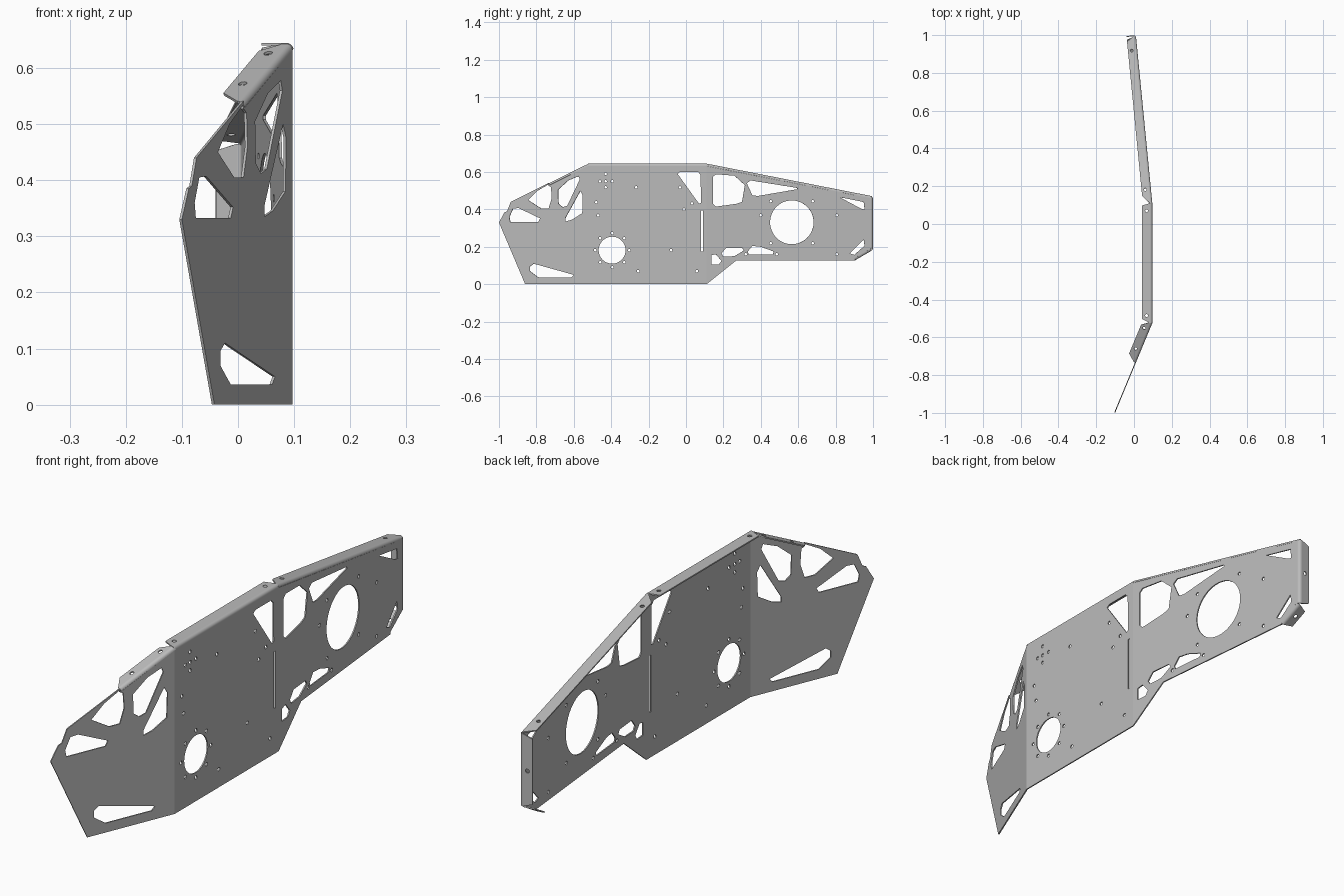
import bpy, bmesh, math
from mathutils import Vector, Matrix

cube = bpy.data.objects.get("Cube")
if cube:
    bpy.data.objects.remove(cube, do_unlink=True)

T = 0.005    # sheet thickness
R = 0.012    # outer bend radius
Z = Vector((0, 0, 1))

grey = bpy.data.materials.new("sheet_grey")
grey.use_nodes = True
grey.diffuse_color = (0.5, 0.5, 0.5, 1)
grey.node_tree.nodes["Principled BSDF"].inputs["Base Color"].default_value = (0.5, 0.5, 0.5, 1)


def circle(x, y, r, n=16):
    return [(x + r * math.cos(math.tau * i / n), y + r * math.sin(math.tau * i / n)) for i in range(n)]


def plate(name, origin, u, v, loops, depth=T):
    """Filled outline with holes in the u-v plane, thickened away from u x v."""
    curve = bpy.data.curves.new(name, 'CURVE')
    curve.dimensions = '2D'
    curve.fill_mode = 'BOTH'
    curve.extrude = depth / 2
    for loop in loops:
        s = curve.splines.new('POLY')
        s.points.add(len(loop) - 1)
        for p, (a, b) in zip(s.points, loop):
            p.co = (a, b, 0, 1)
        s.use_cyclic_u = True
    tmp = bpy.data.objects.new(name + "_outline", curve)
    bpy.context.collection.objects.link(tmp)
    dg = bpy.context.evaluated_depsgraph_get()
    mesh = bpy.data.meshes.new_from_object(tmp.evaluated_get(dg))
    bpy.data.objects.remove(tmp, do_unlink=True)
    w = u.cross(v)
    frame = Matrix((u, v, w)).transposed().to_4x4()
    frame.translation = origin - w * depth / 2
    bm = bmesh.new()
    bm.from_mesh(mesh)
    bmesh.ops.transform(bm, matrix=frame, verts=bm.verts)
    bmesh.ops.remove_doubles(bm, verts=bm.verts, dist=1e-5)
    bmesh.ops.recalc_face_normals(bm, faces=bm.faces)
    bm.to_mesh(mesh)
    bm.free()
    mesh.materials.clear()
    mesh.materials.append(grey)
    obj = bpy.data.objects.new(name, mesh)
    bpy.context.collection.objects.link(obj)
    bpy.ops.object.select_all(action='DESELECT')
    obj.select_set(True)
    bpy.context.view_layer.objects.active = obj
    bpy.ops.object.shade_smooth_by_angle(angle=math.radians(35))
    return obj


class Panel:
    """Upright panel between two plan points; shapes are given as (y, z)."""
    def __init__(self, start, end):
        self.o = Vector((*start, 0))
        d = Vector((*end, 0)) - self.o
        self.u = d.normalized()
        self.n = self.u.cross(Z)

    def along(self, y):
        return (y - self.o.y) / self.u.y

    def point(self, y, z):
        return self.o + self.u * self.along(y) + Z * z

    def build(self, name, outline, cutouts, holes):
        loops = [[(self.along(y), z) for y, z in l] for l in [outline] + cutouts]
        loops += [circle(self.along(y), z, r, 48 if r > 0.05 else 12) for y, z, r in holes]
        plate(name, self.o, self.u, Z, loops)

    def flange(self, name, start, end, cut0, cut1, width, holes):
        """Rounded bend and inward lip along an edge, with trimmed inner corners."""
        p, q = self.point(*start), self.point(*end)
        length = (q - p).length
        e, d = (q - p).normalized(), -self.n
        w = e.cross(d)
        lip = [(0, R), (length, R), (length - cut1, width), (cut0, width)]
        plate(name, p, e, d, [lip] + [circle(x, 0.03, 0.008, 12) for x in holes])
        angles = [math.pi / 2 * i / 6 for i in range(7)]
        ring = [(R - R * math.cos(a), R * math.sin(a) - R) for a in angles]
        k = R - T
        ring += [(R - k * math.cos(a), k * math.sin(a) - R) for a in reversed(angles)]
        plate(name + "_bend", q, d, w, [ring], length)


def small(points, r=0.007):
    return [(y, z, r) for y, z in points]


front = Panel((-0.1, -1), (0.097, -0.525))
middle = Panel((0.097, -0.525), (0.097, 0.11))
rear = Panel((0.097, 0.11), (0.01, 1))

# Angled front panel with lightening cutouts
front.build("front_panel",
    [(-1, .33), (-.97, .385), (-.957, .39), (-.937, .44), (-.735, .541), (-.735, .527),
     (-.525, .632), (-.525, 0), (-.86, 0)],
    [[(-.795, .50), (-.735, .535), (-.722, .52), (-.718, .46), (-.735, .405), (-.775, .405), (-.845, .45)],
     [(-.925, .405), (-.945, .36), (-.94, .333), (-.79, .333), (-.78, .352), (-.895, .407)],
     [(-.575, .578), (-.63, .555), (-.685, .505), (-.682, .43), (-.66, .412), (-.635, .42), (-.568, .56)],
     [(-.565, .50), (-.552, .475), (-.555, .38), (-.61, .345), (-.645, .335), (-.645, .355)],
     [(-.835, .095), (-.815, .11), (-.60, .05), (-.612, .036), (-.79, .036), (-.835, .07)]],
    [])

# Flat middle panel: round opening with bolt ring, triangle, slot, small holes
bolts = [(-.395 + .091 * math.cos(i * math.pi / 4), .182 + .091 * math.sin(i * math.pi / 4))
         for i in range(8)]
middle.build("middle_panel",
    [(-.525, 0), (.11, 0), (.11, .645 - R), (-.525, .645 - R)],
    [[(-.045, .59), (-.032, .60), (.065, .60), (.078, .585), (.08, .435), (.07, .43)],
     [(.081, .175), (.09, .175), (.09, .395), (.081, .395)]],
    [(-.395, .182, .072)] + small(bolts) + small(
        [(-.43, .59), (-.46, .55), (-.43, .55), (-.395, .55), (-.43, .518), (-.267, .518),
         (-.032, .518), (-.48, .438), (-.47, .368), (-.011, .40), (.032, .432),
         (-.08, .182), (-.256, .07), (.058, .07)]))

# Tapering rear panel with large round opening
corners = [(.566 + i * .112, .331 + j * .112) for i in (-1, 1) for j in (-1, 1)]
rear.build("rear_panel",
    [(.11, 0), (.27, .128), (.905, .128), (.9, .139), (.988, .19), (.988, .46), (.11, .632)],
    [[(.145, .575), (.16, .588), (.26, .58), (.315, .53), (.30, .44), (.27, .43), (.16, .415), (.145, .43)],
     [(.325, .54), (.345, .555), (.595, .515), (.595, .508), (.385, .472), (.355, .475)],
     [(.19, .165), (.215, .195), (.30, .195), (.31, .18), (.26, .15), (.2, .148)],
     [(.33, .175), (.355, .205), (.4, .2), (.47, .175), (.465, .16), (.335, .16)],
     [(.135, .155), (.16, .16), (.19, .125), (.175, .105), (.135, .105)],
     [(.822, .465), (.95, .44), (.955, .40), (.94, .402)],
     [(.875, .165), (.95, .238), (.955, .205), (.9, .157)]],
    [(.566, .331, .117)] + small(corners + [(.40, .368), (.806, .368), (.806, .16), (.486, .16), (.32, .16)]))

# Folded lips along the top, the rear end and the lower rear corner
front.flange("front_top_flange", (-.735, .541), (-.525, .645), .035, .035, .052, [.075, .205])
middle.flange("middle_top_flange", (-.525, .645), (.11, .645), .022, .012, .055, [.04, .595])
rear.flange("rear_top_flange", (.11, .645), (.995, .471), .045, .025, .05, [.077, .83])
rear.flange("rear_end_flange", (1, .465), (1, .185), .012, .015, .05, [.14])
rear.flange("lower_rear_tab", (.993, .179), (.905, .128), .015, .01, .05, [.05])
